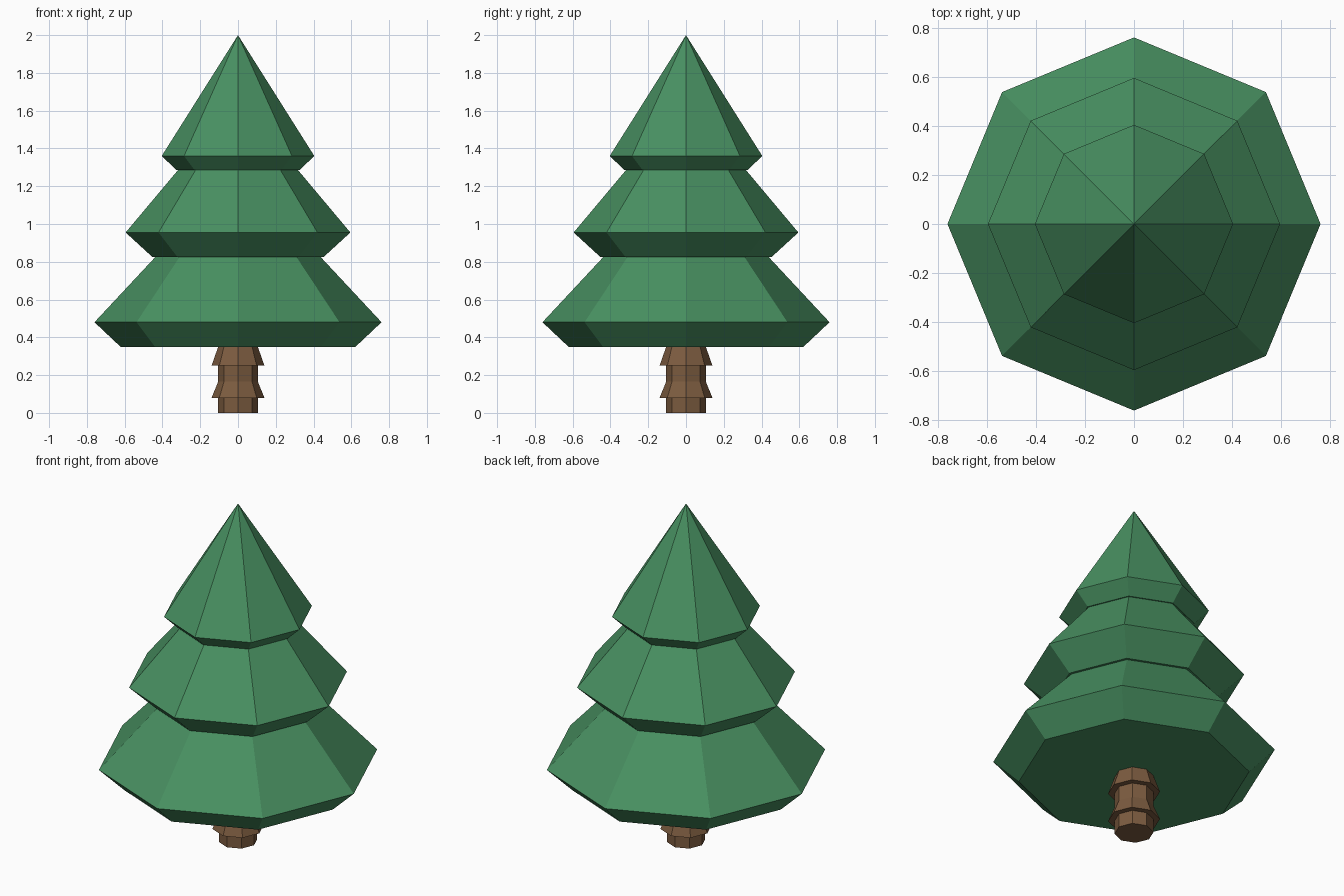
import bpy, bmesh
from math import cos, sin, pi

if "Cube" in bpy.data.objects:
    bpy.data.objects.remove(bpy.data.objects["Cube"])

SIDES = 8


def material(name, color):
    m = bpy.data.materials.new(name)
    m.diffuse_color = (*color, 1)
    m.use_nodes = True
    m.node_tree.nodes["Principled BSDF"].inputs["Base Color"].default_value = m.diffuse_color
    return m


def lathe(name, profile, mat):
    """Closed eight-sided solid from (radius, z) points, bottom to top."""
    bm = bmesh.new()
    rings = []
    for r, z in profile:
        n = SIDES if r > 0 else 1
        rings.append([bm.verts.new((r * cos(2 * pi * i / SIDES),
                                    r * sin(2 * pi * i / SIDES), z)) for i in range(n)])
    for a, b in zip(rings, rings[1:]):
        for i in range(SIDES):
            j = (i + 1) % SIDES
            if len(b) == 1:
                bm.faces.new((a[i], a[j], b[0]))
            else:
                bm.faces.new((a[i], a[j], b[j], b[i]))
    bm.faces.new(rings[0][::-1])
    if len(rings[-1]) > 1:
        bm.faces.new(rings[-1])
    bm.normal_update()
    mesh = bpy.data.meshes.new(name)
    bm.to_mesh(mesh)
    bm.free()
    mesh.materials.append(mat)
    obj = bpy.data.objects.new(name, mesh)
    bpy.context.collection.objects.link(obj)
    return obj


green = material("needles", (0.065, 0.28, 0.12))
brown = material("bark", (0.2, 0.105, 0.05))

# Trunk with two flared bark collars
lathe("trunk", [(0.105, 0), (0.105, 0.08), (0.14, 0.08), (0.105, 0.165),
                (0.105, 0.25), (0.14, 0.25), (0.105, 0.35)], brown)

# Three stacked tiers of branches, rising to a point
lathe("foliage", [(0.622, 0.35), (0.76, 0.48),
                  (0.438, 0.825), (0.453, 0.825), (0.595, 0.955),
                  (0.318, 1.285), (0.325, 1.285), (0.404, 1.36),
                  (0, 2.0)], green)
